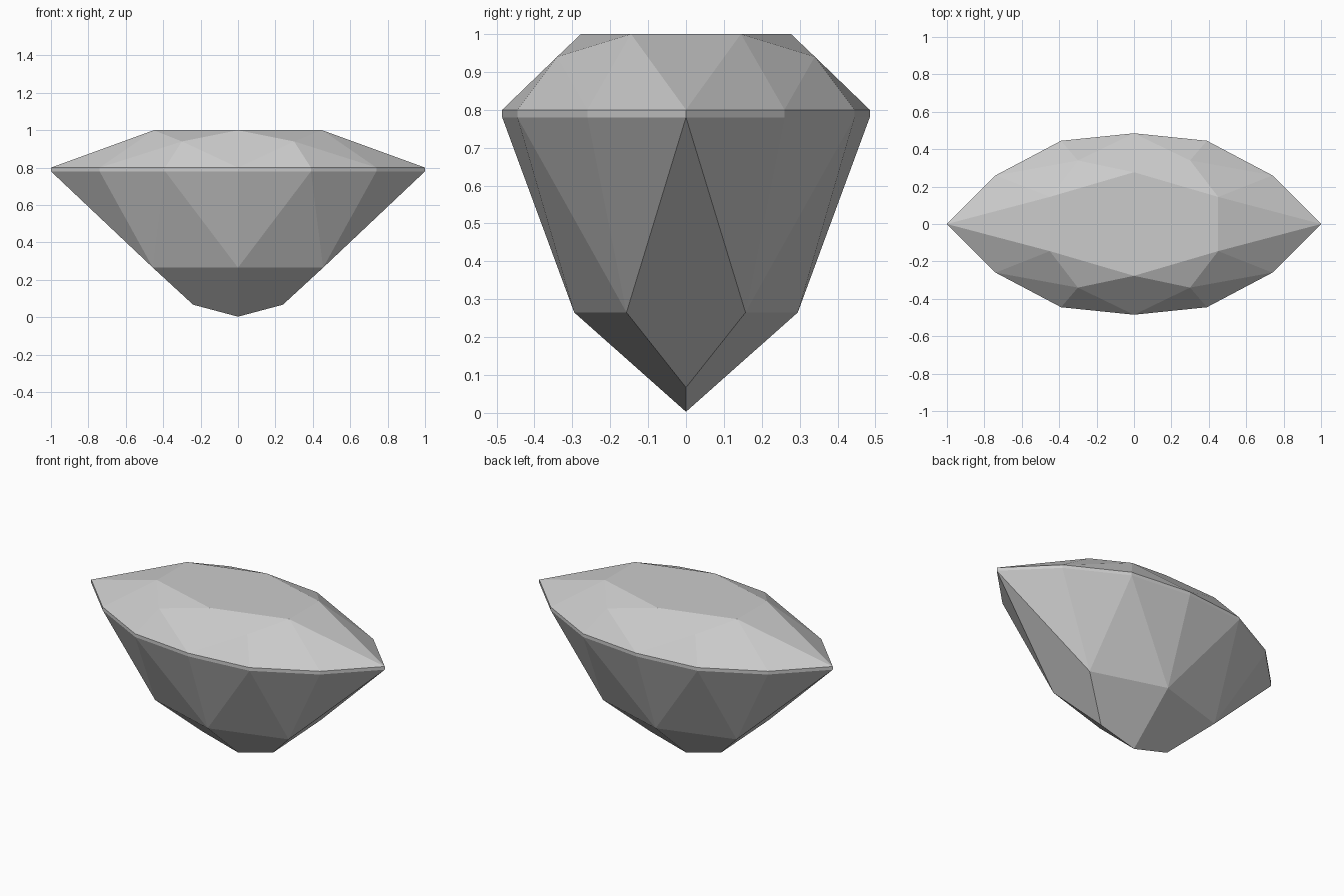
import bpy
import bmesh
import math

cube = bpy.data.objects.get("Cube")
if cube:
    bpy.data.objects.remove(cube, do_unlink=True)

# Stone colour
stone = bpy.data.materials.new("stone grey")
stone.use_nodes = True
grey = (0.6, 0.6, 0.6, 1.0)
stone.diffuse_color = grey
stone.node_tree.nodes["Principled BSDF"].inputs["Base Color"].default_value = grey

# One quarter of each ring of facet corners: (height, [(x, y), ...])
outline = [(1, 0), (0.74, 0.26), (0.39, 0.445), (0, 0.485)]
rings = [
    (1.0, [(0.45, 0.145), (0, 0.277)]),      # table
    (0.94, [(0.3, 0.34)]),                   # crown star corners
    (0.8, outline),                          # girdle top
    (0.78, outline),                         # girdle bottom
    (0.265, [(0.455, 0.157), (0, 0.295)]),   # pavilion break
    (0.067, [(0.24, 0)]),                    # keel ends
    (0.003, [(0, 0)]),                       # culet
]


def mirrored(points):
    """Mirror quarter points across both axes without duplicates."""
    return sorted({(x * sx + 0.0, y * sy + 0.0)
                   for x, y in points for sx in (1, -1) for sy in (1, -1)})


# Cut stone: facets are the convex hull of the corner rings
bm = bmesh.new()
for z, quarter in rings:
    for x, y in mirrored(quarter):
        bm.verts.new((x, y, z))
hull = bmesh.ops.convex_hull(bm, input=bm.verts[:])
loose = [g for g in hull["geom_interior"] if isinstance(g, bmesh.types.BMVert)]
bmesh.ops.delete(bm, geom=loose, context="VERTS")

# Merge triangles that share one flat facet
bmesh.ops.dissolve_limit(bm, angle_limit=math.radians(1.0),
                         verts=bm.verts[:], edges=bm.edges[:])
bmesh.ops.recalc_face_normals(bm, faces=bm.faces[:])

mesh = bpy.data.meshes.new("marquise_gem")
bm.to_mesh(mesh)
bm.free()
mesh.materials.append(stone)
gem = bpy.data.objects.new("marquise_gem", mesh)
bpy.context.collection.objects.link(gem)
